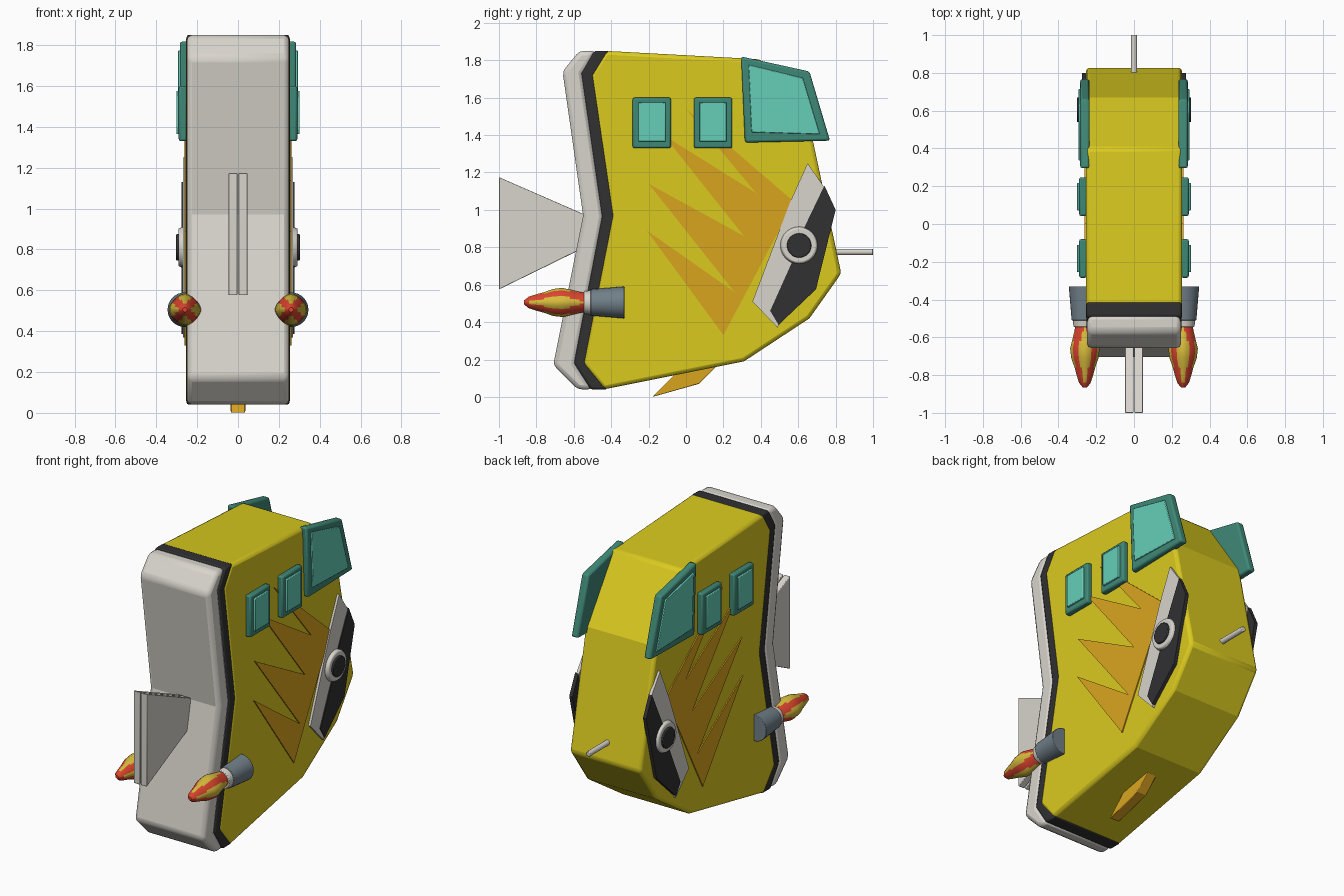
import bpy, bmesh, math
from mathutils import Matrix, Vector

cube = bpy.data.objects.get("Cube")
if cube:
    bpy.data.objects.remove(cube, do_unlink=True)


def material(name, r, g, b):
    m = bpy.data.materials.new(name)
    lin = [(c / 255) ** 2.2 for c in (r, g, b)] + [1]
    m.diffuse_color = lin
    m.use_nodes = True
    m.node_tree.nodes["Principled BSDF"].inputs["Base Color"].default_value = lin
    return m


YELLOW = material("yellow paint", 217, 200, 36)
ORANGE = material("orange paint", 217, 163, 36)
WHITE = material("warm white", 215, 211, 203)
DARK = material("dark trim", 52, 52, 54)
FRAME = material("teal frame", 65, 135, 118)
GLASS = material("light teal glass", 102, 205, 182)
STEEL = material("blue grey metal", 112, 126, 135)
RED = material("flame red", 220, 70, 50)
FLAME = material("flame yellow", 214, 186, 62)


def finish(name, bm, mats, bevel=0, angle=30):
    bmesh.ops.recalc_face_normals(bm, faces=bm.faces)
    mesh = bpy.data.meshes.new(name)
    bm.to_mesh(mesh)
    bm.free()
    for m in mats:
        mesh.materials.append(m)
    ob = bpy.data.objects.new(name, mesh)
    bpy.context.collection.objects.link(ob)
    if bevel:
        mod = ob.modifiers.new("Bevel", "BEVEL")
        mod.width = bevel
        mod.segments = 2
        mod.limit_method = "ANGLE"
        mod.angle_limit = math.radians(40)
    bpy.ops.object.select_all(action="DESELECT")
    ob.select_set(True)
    bpy.context.view_layer.objects.active = ob
    bpy.ops.object.shade_smooth_by_angle(angle=math.radians(angle))
    return ob


def slab(name, profile, x0, x1, mat, bevel=0):
    """Side profile (y, z) extruded from x0 to x1."""
    bm = bmesh.new()
    face = bm.faces.new([bm.verts.new((x0, y, z)) for y, z in profile])
    ext = bmesh.ops.extrude_face_region(bm, geom=[face])
    verts = [v for v in ext["geom"] if isinstance(v, bmesh.types.BMVert)]
    bmesh.ops.translate(bm, verts=verts, vec=(x1 - x0, 0, 0))
    return finish(name, bm, [mat], bevel, 15)


def rod(name, centre, r1, r2, length, axis, mat, bevel=0, sides=32):
    """Cylinder or cone; r1 is the radius at the start along the axis."""
    bm = bmesh.new()
    rot = Vector((0, 0, 1)).rotation_difference(Vector(axis)).to_matrix().to_4x4()
    bmesh.ops.create_cone(bm, cap_ends=True, segments=sides, radius1=r1, radius2=r2,
                          depth=length, matrix=Matrix.Translation(centre) @ rot)
    return finish(name, bm, [mat], bevel)


def flame(name, x, z):
    """Lobed lathe along y with a yellow tongue on each of four sides."""
    rings = [(-.53, .05, .3), (-.57, .058, .5), (-.62, .07, .75), (-.66, .08, .85),
             (-.71, .074, .75), (-.76, .056, .6), (-.80, .045, .45),
             (-.84, .032, 0), (-.865, .012, 0)]
    n = 32
    bm = bmesh.new()
    loops = []
    for y, r, w in rings:
        loop = []
        for i in range(n):
            a = math.tau * (i + .5) / n
            rr = r * (1 - .1 * abs(math.sin(2 * a)))
            loop.append(bm.verts.new((x + rr * math.cos(a), y, z + rr * math.sin(a))))
        loops.append(loop)
    for k in range(len(rings) - 1):
        for i in range(n):
            j = (i + 1) % n
            f = bm.faces.new((loops[k][i], loops[k][j], loops[k + 1][j], loops[k + 1][i]))
            mid = math.tau * (i + 1) / n
            f.material_index = int(abs(math.sin(2 * mid)) < rings[k][2])
    bm.faces.new(loops[0])
    bm.faces.new(loops[-1])
    return finish(name, bm, [RED, FLAME], 0, 50)


# Hull: yellow body, dark band and white cap, stacked along y
body_edge = [(-.43, 1.85), (-.51, 1.72), (-.40, .97), (-.555, .18), (-.44, .04)]
band_edge = [(-.49, 1.85), (-.56, 1.73), (-.45, .965), (-.60, .18), (-.51, .04)]
cap_edge = [(-.57, 1.85), (-.66, 1.74), (-.55, .97), (-.71, .17), (-.58, .04)]
body_back = [(.31, .19), (.66, .42), (.83, .66), (.67, 1.41), (.40, 1.805)]
slab("body", body_edge + body_back, -.255, .255, YELLOW, .02)
slab("trim_band", band_edge + [(y + .02, z) for y, z in body_edge[::-1]],
     -.252, .252, DARK, .012)
slab("front_cap", cap_edge + [(y + .01, z) for y, z in band_edge[::-1]],
     -.25, .25, WHITE, .025)

# Twin tail fin plates, belly fin and probe
tail = [(-1, 1.175), (-1, .575), (-.57, .785), (-.53, .97)]
slab("tail_fin_right", tail, -.047, -.003, WHITE, .004)
slab("tail_fin_left", tail, .003, .047, WHITE, .004)
slab("belly_fin", [(-.18, 0), (.07, .07), (.17, .17), (-.02, .16)],
     -.036, .036, ORANGE, .005)
rod("probe", (0, .89, .775), .017, .017, .22, (0, 1, 0), WHITE, .004, 16)

zigzag = [(.20, .33), (-.21, .89), (.26, .56), (-.20, 1.14), (.31, .86),
          (-.12, 1.4), (.375, 1.09), (0, 1.54), (.57, 1.05), (.54, .97)]
eye_white = [(.65, 1.25), (.74, 1.12), (.64, .8), (.49, .37), (.355, .51), (.56, 1.05)]
eye_dark = [(.74, 1.13), (.80, 1.0), (.695, .575), (.495, .385), (.45, .46),
            (.58, .75), (.62, .88)]
big_frame = [(.295, 1.82), (.66, 1.74), (.77, 1.37), (.315, 1.36)]
big_glass = [(.335, 1.775), (.625, 1.705), (.715, 1.405), (.35, 1.415)]


def rect(y0, y1, z0, z1):
    return [(y0, z0), (y1, z0), (y1, z1), (y0, z1)]


for side, s in (("left", 1), ("right", -1)):
    def plate(name, pts, x0, x1, mat, bevel=0):
        slab(f"{name}_{side}", pts, s * x0, s * x1, mat, bevel)

    # Side marking and eye
    plate("zigzag_marking", zigzag, .25, .262, ORANGE)
    plate("eye_white", eye_white, .25, .27, WHITE)
    plate("eye_patch", eye_dark, .252, .276, DARK)
    rod(f"eye_ring_{side}", (s * .275, .605, .81), .105, .092, .034, (s, 0, 0), WHITE, .005)
    rod(f"pupil_{side}", (s * .285, .605, .81), .068, .064, .036, (s, 0, 0), DARK, .004)

    # Windows
    plate("windshield_frame", big_frame, .235, .285, FRAME, .012)
    plate("windshield_glass", big_glass, .25, .293, GLASS, .004)
    for place, y in (("front", -.285), ("rear", .042)):
        plate(f"{place}_window_frame", rect(y, y + .205, 1.33, 1.6), .25, .29, FRAME, .01)
        plate(f"{place}_window_glass", rect(y + .03, y + .175, 1.365, 1.575),
              .27, .302, GLASS, .004)

    # Thrusters
    rod(f"nozzle_{side}", (s * .26, -.42, .505), .07, .085, .18, (0, 1, 0), STEEL, .003)
    rod(f"nozzle_ring_{side}", (s * .26, -.52, .505), .06, .066, .05, (0, 1, 0), WHITE, .004)
    flame(f"flame_{side}", s * .26, .505)
